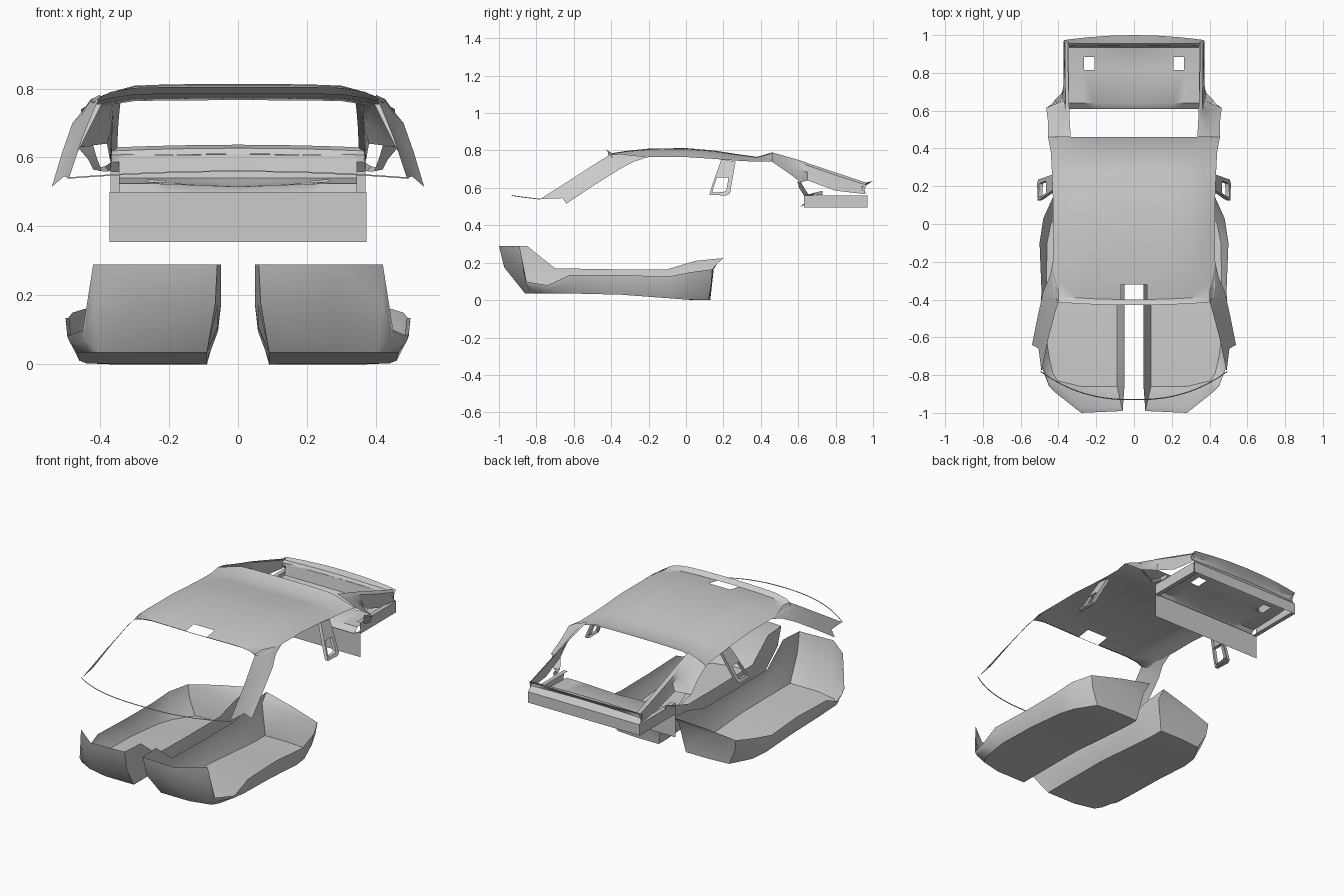
import bpy
from mathutils import Vector


def build(name, verts, faces, mirror=True, angle=0.7):
    me = bpy.data.meshes.new(name)
    me.from_pydata([tuple(v) for v in verts], [], faces)
    ob = bpy.data.objects.new(name, me)
    bpy.context.collection.objects.link(ob)
    bpy.ops.object.select_all(action='DESELECT')
    ob.select_set(True)
    bpy.context.view_layer.objects.active = ob
    bpy.ops.object.shade_smooth_by_angle(angle=angle)
    if mirror:
        m = ob.modifiers.new("mirror", 'MIRROR')
        m.use_clip = True
    return ob


def loft(name, rows, closed=False, holes=(), **kw):
    """Skin between rows of equally many points."""
    n = len(rows[0])
    faces = []
    for r in range(len(rows) - 1):
        for c in range(n if closed else n - 1):
            if (r, c) in holes:
                continue
            d = (c + 1) % n
            faces.append((r * n + c, r * n + d, (r + 1) * n + d, (r + 1) * n + c))
    return build(name, [p for r in rows for p in r], faces, **kw)


# Headliner: raised lips at both ends, mirror notch at the front
spans = [(-.43, .805, .775, .40), (-.40, .785, .758, .42), (-.32, .798, .765, .43),
         (-.2, .81, .765, .43), (0, .813, .765, .43), (.15, .80, .755, .43),
         (.28, .78, .745, .435), (.38, .766, .74, .44), (.46, .79, .74, .455)]
drop = [(0, 0), (.07, 0), (.2, .02), (.3, .1), (.37, .5)]
rows = []
for y, zc, ze, xe in spans:
    bow = .015 if y < -.35 else 0
    row = [(x, y + bow * (x / .4) ** 2, zc - (zc - ze) * f) for x, f in drop]
    rows.append(row + [(xe, y + bow, ze)])
loft("headliner", rows, holes={(1, 0)})

# Windscreen pillars: broad glass side, narrow door side
loft("windscreen_pillar", [
    [(.49, -.78, .54), (.505, -.66, .545), (.54, -.64, .515)],
    [(.452, -.6, .655), (.477, -.51, .645), (.51, -.49, .615)],
    [(.415, -.46, .745), (.455, -.38, .72), (.48, -.355, .70)],
    [(.40, -.41, .775), (.435, -.31, .755), (.447, -.28, .74)],
    [(.40, -.35, .782), (.425, -.25, .77), (.43, -.2, .765)]], angle=.5)

# Thin line along the base of the windscreen
line = []
for i in range(25):
    x = -.495 + .99 * i / 24
    t = abs(x / .495)
    line.append((x, -.93 + .15 * t ** 2.4, .56 - .02 * t ** 2))
loft("windscreen_base_line",
     [[(x, y, z + .002), (x, y + .003, z - .002), (x, y - .003, z - .002)] for x, y, z in line],
     closed=True, mirror=False)


# Door pillar loops, leaning outwards towards the bottom
def pillar_ring(yz, inset):
    return [(.415 + (.755 - z) * .5 - inset, y, z) for y, z in yz]


outer = [(.19, .755), (.265, .74), (.235, .57), (.215, .56), (.125, .562), (.135, .6)]
inner = [(.165, .655), (.228, .655), (.215, .585), (.2, .578), (.14, .575), (.145, .595)]
loft("door_pillar_loop", [pillar_ring(outer, .02), pillar_ring(outer, 0),
                          pillar_ring(inner, 0), pillar_ring(inner, .02)], closed=True)

# Rear quarter trims
loft("rear_quarter_trim", [
    [(.335, .46, .79), (.36, .46, .783), (.41, .46, .765), (.455, .46, .74)],
    [(.34, .54, .767), (.362, .54, .758), (.385, .54, .735), (.455, .54, .685)],
    [(.342, .60, .75), (.362, .60, .738), (.375, .60, .70), (.465, .615, .63)],
    [(.344, .65, .733), (.363, .65, .72), (.367, .65, .685), (.38, .65, .64)],
    [(.348, .8, .683), (.365, .8, .668), (.366, .8, .63), (.37, .8, .585)],
    [(.35, .965, .628), (.365, .965, .615), (.366, .955, .59), (.37, .955, .567)]])
loft("belt_hook", [
    [(.465, .615, .63), (.42, .595, .635)],
    [(.435, .635, .595), (.41, .605, .6)],
    [(.42, .655, .565), (.395, .63, .56)],
    [(.385, .69, .575), (.375, .68, .56)],
    [(.37, .73, .585), (.37, .73, .562)]])

# Rear window sill, curved across the car
sill = [(.945, .61), (.955, .627), (1.0, .637), (.965, .615), (.945, .595), (.97, .56), (.97, .495)]
loft("rear_window_sill",
     [[(x, y - (.025 * (x / .36) ** 2 if 1 < i < 4 else 0), z - .008 * (x / .36) ** 2)
       if i < 5 else (x, y, z) for i, (y, z) in enumerate(sill)]
      for x in (0, .12, .24, .32, .37)], angle=.5)

# Rear shelf with speaker holes, its side skirts and the seat-back panel
shelf = [(.61, .497, .497), (.64, .515, .525), (.815, .515, .53), (.885, .522, .535),
         (.935, .54, .54), (.945, .61, .605)]
cols = [(0, 0), (.1, .4), (.21, .8), (.265, 1), (.345, 1)]
loft("rear_shelf", [[(x, y, a + (b - a) * f) for x, f in cols] for y, a, b in shelf],
     holes={(2, 2)})
loft("shelf_skirt", [[(.345, y, .56), (.37, y, .56), (.372, y, .495), (.345, y, .495)]
                     for y in (.63, .8, .97)], angle=.4)
loft("seat_back_panel", [[(0, .63, z), (.372, .63, z)] for z in (.355, .50)])

# Floor tubs: rim loop, bulged wall loop and floor loop
rim = [(.05, .2, .225), (.05, .05, .21), (.05, -.1, .165), (.05, -.4, .165), (.05, -.7, .17),
       (.05, -.85, .29), (.06, -.99, .29), (.28, -1, .29), (.42, -.89, .29), (.45, -.86, .1),
       (.495, -.74, .08), (.5, -.62, .135), (.49, -.35, .135), (.5, -.1, .125),
       (.48, .03, .15), (.43, .14, .165), (.24, .17, .2)]
low = [(.09, .13), (.09, .05), (.09, -.1), (.09, -.4), (.09, -.65), (.09, -.79), (.09, -.86),
       (.28, -.86), (.405, -.83), (.43, -.79), (.45, -.7), (.465, -.6), (.465, -.35),
       (.46, -.1), (.44, 0), (.37, .12), (.24, .13)]
floor = [Vector((x, y, max(0, min(.035, .003 - y * .075)))) for x, y in low]
wall = []
for r, f in zip(rim, floor):
    m = f.lerp(Vector(r), .8)
    m.z = f.z + (r[2] - f.z) * .55
    wall.append(m)
wall[8].x = .42
# the rear wall stands nearly upright, with a flange on top
wall[0] = Vector((.055, .15, .18))
wall[16] = Vector((.24, .145, .16))
n = len(rim)
faces = [(k * n + i, k * n + (i + 1) % n, (k + 1) * n + (i + 1) % n, (k + 1) * n + i)
         for k in (0, 1) for i in range(n)]
b = 2 * n
faces += [(b + i, b + 15 - i, b + 14 - i, b + i + 1) for i in range(6)]
faces += [(b + 6, b + 9, b + 8, b + 7), (b, b + 16, b + 15)]
build("floor_tub", list(rim) + wall + floor, faces, angle=1.0)
